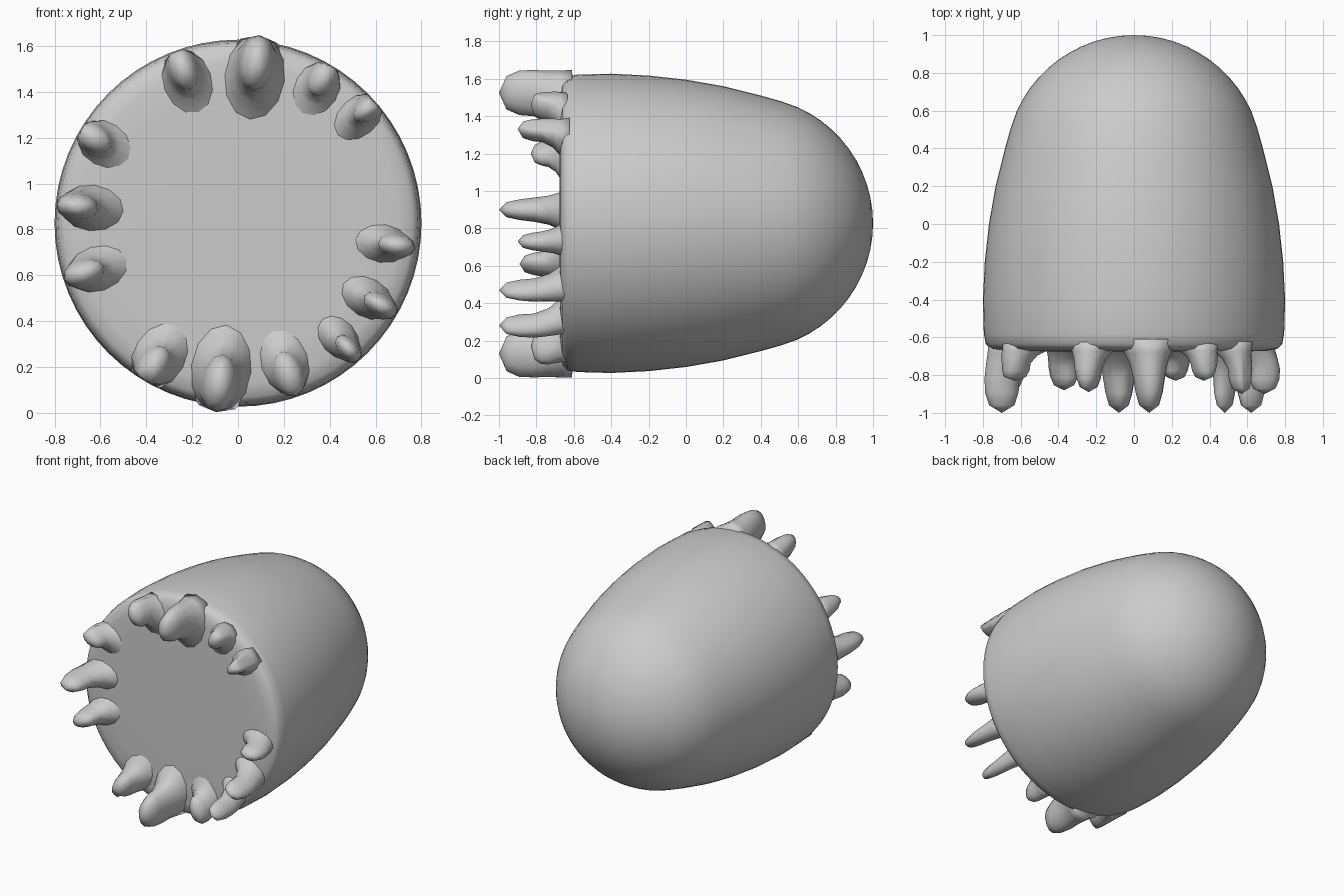
import bpy, bmesh, math
from math import sin, cos, pi

if "Cube" in bpy.data.objects:
    bpy.data.objects.remove(bpy.data.objects["Cube"])

CZ = 0.827   # height of the body axis


def skin(name, rings, start, end):
    """Loft closed rings, capped by a point at each end."""
    bm = bmesh.new()
    loops = [[bm.verts.new(p) for p in r] for r in rings]
    n = len(loops[0])
    for a, b in zip(loops, loops[1:]):
        for i in range(n):
            j = (i + 1) % n
            bm.faces.new((a[i], a[j], b[j], b[i]))
    for loop, p in ((loops[0], start), (loops[-1], end)):
        tip = bm.verts.new(p)
        for i in range(n):
            bm.faces.new((loop[i], loop[(i + 1) % n], tip))
    bmesh.ops.recalc_face_normals(bm, faces=bm.faces)
    me = bpy.data.meshes.new(name)
    bm.to_mesh(me)
    bm.free()
    for f in me.polygons:
        f.use_smooth = True
    ob = bpy.data.objects.new(name, me)
    bpy.context.collection.objects.link(ob)
    return ob


# Body: flat front with a rounded rim, swelling side, spherical back
profile = [(0.3, -0.675), (0.58, -0.675), (0.70, -0.672), (0.76, -0.66), (0.785, -0.635),
           (0.795, -0.58), (0.80, -0.4), (0.79, -0.2), (0.768, 0.0),
           (0.733, 0.2), (0.683, 0.4), (0.652, 0.51)]
profile += [(0.68 * sin(a), 0.32 + 0.68 * cos(a))
            for a in (math.radians(66 - 6 * k) for k in range(11))]
N = 64
skin("body", [[(r * cos(2 * pi * i / N), y, CZ + r * sin(2 * pi * i / N))
               for i in range(N)] for r, y in profile],
     (0, -0.675, CZ), (0, 1, CZ))


def tooth(name, x, z, tip, wt, wr, limit=0.795):
    """Blunt tooth; wt = half width along the rim, wr = half width across it."""
    d = math.hypot(x, z - CZ)
    ux, uz = x / d, (z - CZ) / d
    length = -0.66 - tip
    # (fraction of length, width along, width across, inward shift)
    steps = [(-0.15, 1.9, 1.9, 0.10), (0.06, 1.5, 1.5, 0.06), (0.22, 1.2, 1.2, 0.025),
             (0.45, 1.0, 1.05, 0.0), (0.68, 0.85, 1.0, 0.0), (0.88, 0.62, 0.75, 0.0)]
    rings = []
    for t, a, c, s in steps:
        ring = []
        for k in range(12):
            u = wr * c * cos(2 * pi * k / 12) + d - s
            v = wt * a * sin(2 * pi * k / 12)
            m = math.hypot(u, v)
            f = min(1, limit / m)
            u, v = u * f, v * f
            ring.append((ux * u - uz * v, -0.66 - t * length, CZ + uz * u + ux * v))
        rings.append(ring)
    skin(name, rings, (ux * (d - 0.1), -0.6, CZ + uz * (d - 0.1)), (x, tip, z))


# Teeth around the rim: x, z, tip y, half widths
teeth = [(-0.24, 1.50, -0.89, 0.070, 0.095), (0.37, 1.46, -0.83, 0.065, 0.085),
         (0.57, 1.33, -0.90, 0.055, 0.080), (-0.63, 1.20, -0.83, 0.065, 0.085),
         (-0.70, 0.90, -1.00, 0.065, 0.090), (-0.67, 0.61, -0.89, 0.065, 0.090),
         (0.69, 0.73, -0.90, 0.055, 0.080), (0.62, 0.47, -1.00, 0.055, 0.080),
         (0.48, 0.28, -1.00, 0.050, 0.070), (-0.37, 0.20, -0.88, 0.075, 0.100),
         (0.22, 0.17, -0.83, 0.070, 0.100)]
for i, t in enumerate(teeth):
    tooth(f"tooth_{i + 1}", *t)

# Two large fangs, top and bottom
tooth("fang_top", 0.08, 1.525, -1.0, 0.085, 0.12, 0.825)
tooth("fang_bottom", -0.08, 0.13, -1.0, 0.085, 0.125, 0.829)
